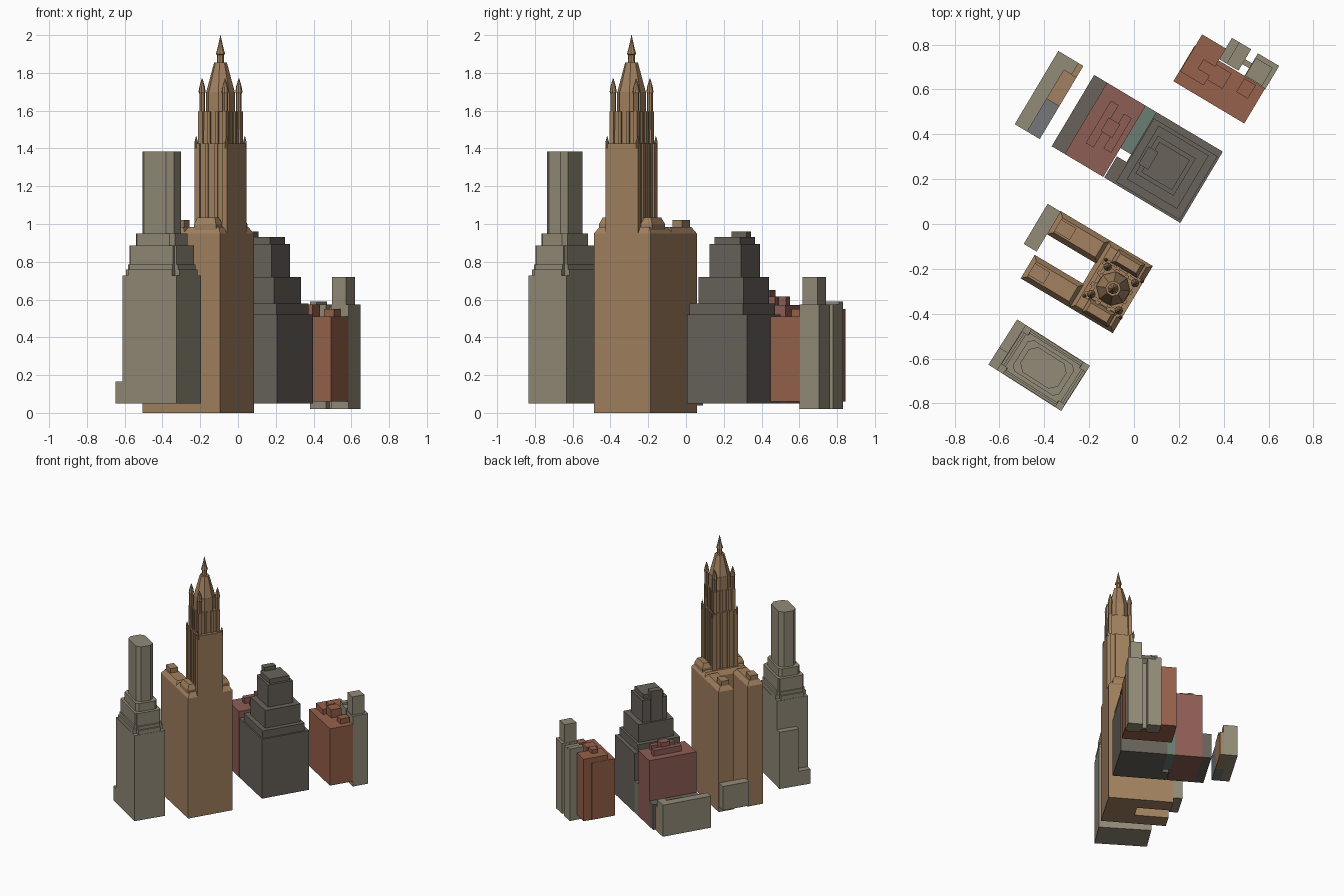
import bpy, math

if "Cube" in bpy.data.objects:
    bpy.data.objects.remove(bpy.data.objects["Cube"])

COL = {
    "beige": (.29, .26, .19), "tan": (.36, .22, .115), "red": (.27, .11, .09),
    "orange": (.31, .12, .07), "dark": (.14, .123, .105), "green": (.15, .21, .17),
    "slate": (.18, .185, .19),
}
MATS = {}
for n, c in COL.items():
    MATS[n] = bpy.data.materials.new(n)
    MATS[n].diffuse_color = (*c, 1)

# street grid frame shared by most buildings: (origin x, origin y, angle)
GRID = (0, 0, -30.8)
TOWER = (.068, -.295)          # tall tower centre in grid coordinates


def rect(u0, u1, v0, v1, d=0):
    return [(u0 + d, v0 + d), (u1 - d, v0 + d), (u1 - d, v1 - d), (u0 + d, v1 - d)]


def corner_cut(a, b, c):
    return [(-a + c, -b), (a - c, -b), (a, -b + c), (a, b - c),
            (a - c, b), (-a + c, b), (-a, b - c), (-a, -b + c)]


def notched(a, b, c):
    return [(-a + c, -b), (a - c, -b), (a - c, -b + c), (a, -b + c), (a, b - c), (a - c, b - c),
            (a - c, b), (-a + c, b), (-a + c, b - c), (-a, b - c), (-a, -b + c), (-a + c, -b + c)]


def ngon(cx, cy, r, n=8):
    return [(cx + r * math.cos((i + .5) * math.tau / n),
             cy + r * math.sin((i + .5) * math.tau / n)) for i in range(n)]


def box(u0, u1, v0, v1, z0, z1):
    return [(rect(u0, u1, v0, v1), z0), (rect(u0, u1, v0, v1), z1)]


def build(name, mat, solids, frame=GRID):
    """Each solid is a stack of (outline, z) rings, capped at both ends."""
    verts, faces = [], []
    for rings in solids:
        n, base = len(rings[0][0]), len(verts)
        for pts, z in rings:
            verts += [(x, y, z) for x, y in pts]
        for k in range(len(rings) - 1):
            a = base + k * n
            faces += [(a + i, a + (i + 1) % n, a + n + (i + 1) % n, a + n + i) for i in range(n)]
        faces.append(tuple(range(base + n - 1, base - 1, -1)))
        top = base + (len(rings) - 1) * n
        faces.append(tuple(range(top, top + n)))
    me = bpy.data.meshes.new(name)
    me.from_pydata(verts, [], faces)
    me.materials.append(MATS[mat])
    ob = bpy.data.objects.new(name, me)
    ob.location = (frame[0], frame[1], 0)
    ob.rotation_euler.z = math.radians(frame[2])
    bpy.context.collection.objects.link(ob)
    return ob


def stack(outline, *zs):
    return [(outline, z) for z in zs]


# --- Beige stepped tower, front left ---
FA = (-.404, -.642, -32.5)
build("beige_tower_body", "beige", [stack(rect(-.17, .17, -.1195, .1195), .05, .727)], FA)
build("beige_tower_setbacks", "beige", [
    stack(notched(.168, .117, .03), .72, .76),
    stack(notched(.157, .107, .02), .75, .785),
    stack(notched(.147, .099, .012), .78, .886),
    stack(corner_cut(.122, .082, .02), .88, .95)], FA)
build("beige_tower_shaft", "beige", [stack(corner_cut(.099, .066, .03), .94, 1.385)], FA)
build("beige_tower_side_annex", "beige", [
    box(-.215, -.17, -.1195, -.03, .05, .165),
    box(-.215, -.17, -.03, .1195, .05, .5)], FA)

# --- Tan U-shaped block with sloped roofs ---
E = .168
wings = [(-.31, -.05, -.238, -.118), (-.31, -.05, -.467, -.345), (-.06, E, -.467, -.118)]
build("tan_block_wings", "tan", [box(*w, 0, .95) for w in wings])
roofs = []
for u0, u1, v0, v1 in wings:
    roofs.append([(rect(u0, u1, v0, v1), .95), (rect(u0, u1, v0, v1, .022), .985)])
build("tan_block_roofs", "tan", roofs)
pent = []
for s in (-1, 1):
    vc = -.2925 + s * .114
    pent.append(box(-.29, -.21, vc - .03, vc + .03, .96, 1.02))
    vc = -.2925 + s * .128
    pent.append([(rect(0, .135, vc - .035, vc + .035), .96),
                 (rect(0, .135, vc - .035, vc + .035), 1.0),
                 (rect(0, .135, vc - .035, vc + .035, .015), 1.035)])
build("tan_block_roof_houses", "tan", pent)
build("tan_block_low_annex", "beige", [box(-.377, -.31, -.328, -.12, .04, .23)])

# --- Tall tower over the tan block ---
tu, tv = TOWER


def tbox(u0, u1, v0, v1, z0, z1):
    return box(tu + min(u0, u1), tu + max(u0, u1), tv + min(v0, v1), tv + max(v0, v1), z0, z1)


def ribbed(core, out, pier, z0, z1):
    """Square shaft with corner piers and two ribs on each face."""
    parts = [tbox(-core, core, -core, core, z0, z1)]
    for s in (-1, 1):
        for t in (-1, 1):
            parts.append(tbox(s * (out - pier), s * out, t * (out - pier), t * out, z0, z1))
            m = t * core * .33
            parts.append(tbox(s * core * .9, s * (out - .003), m - .009, m + .009, z0, z1))
            parts.append(tbox(m - .009, m + .009, s * core * .9, s * (out - .003), z0, z1))
    return parts


build("tower_shaft", "tan", ribbed(.088, .1, .03, .9, 1.427))
build("tower_flat_front", "tan", [tbox(.08, .1, -.1, .1, .9, 1.427)])
build("tower_second_stage", "tan", ribbed(.074, .086, .026, 1.42, 1.595))
build("tower_third_stage", "tan", [stack(ngon(tu, tv, .078), 1.59, 1.70)]
      + [tbox(-.07, .07, -.02, .02, 1.59, 1.69), tbox(-.02, .02, -.07, .07, 1.59, 1.69)])
turrets, pins = [], []
for s in (-1, 1):
    for t in (-1, 1):
        c = (tu + s * .071, tv + t * .071)
        turrets.append([(ngon(*c, .015), 1.5), (ngon(*c, .015), 1.69),
                        (ngon(*c, .019), 1.70), (ngon(*c, .014), 1.73), (ngon(*c, .002), 1.77)])
        c = (tu + s * .094, tv + t * .094)
        pins.append([(ngon(*c, .009), 1.40), (ngon(*c, .009), 1.435), (ngon(*c, .001), 1.465)])
build("tower_corner_turrets", "tan", turrets)
build("tower_shaft_pinnacles", "tan", pins)
build("tower_spire", "tan", [[(ngon(tu, tv, .076), 1.70), (ngon(tu, tv, .034), 1.855)]])
build("tower_lantern", "tan", [[(ngon(tu, tv, r), z) for r, z in
      ((.02, 1.85), (.018, 1.895), (.025, 1.9), (.016, 1.93), (.001, 2.0))]])

# --- Middle block: dark stepped tower ---
build("dark_tower_base", "dark", [
    box(-.17, .175, .11, .48, .05, .52), box(-.22, -.17, .11, .22, .05, .52),
    box(-.165, .165, .12, .45, .51, .58)])
build("dark_tower_setbacks", "dark", [
    box(-.13, .13, .156, .433, .57, .72),
    box(-.11, .087, .198, .392, .71, .895),
    box(-.09, .068, .216, .373, .89, .93),
    box(-.12, -.07, .24, .33, .7, .96)])
# red neighbour with rooftop blocks, low links beside it
build("red_block", "red", [box(-.426, -.225, .11, .48, .05, .57)])
build("red_block_roof_houses", "red", [
    box(-.37, -.33, .2, .42, .56, .615), box(-.29, -.25, .22, .4, .56, .615),
    box(-.34, -.28, .28, .35, .56, .65)])
build("green_link", "green", [box(-.225, -.17, .26, .48, .05, .3)])
build("dark_low_strip", "dark", [box(-.493, -.426, .11, .48, .05, .25)])

# --- Orange block, back right ---
build("orange_block", "orange", [
    box(-.175, .193, .637, .82, .06, .51), box(-.172, -.05, .69, .882, .06, .55)])
build("orange_block_roof_houses", "orange", [
    box(-.05, .03, .72, .8, .5, .575), box(-.11, -.05, .74, .79, .54, .58),
    box(.09, .15, .74, .81, .5, .55)])
build("grey_twin_towers", "beige", [
    box(-.05, .05, .826, .937, .02, .575), box(.085, .195, .817, .937, .02, .575),
    box(.05, .085, .86, .885, .02, .56),
    box(.088, .175, .822, .915, .57, .72), box(-.05, -.01, .826, .937, .57, .59)])

# --- Low row, back left ---
build("low_row_beige", "beige", [box(-.685, -.62, .11, .49, .08, .33),
                                 box(-.62, -.58, .43, .49, .08, .33)])
build("low_row_tan", "tan", [box(-.62, -.555, .28, .43, .08, .3),
                             box(-.58, -.555, .43, .49, .08, .27)])
build("low_row_slate", "slate", [box(-.62, -.555, .11, .28, .08, .28)])

for m in bpy.data.materials:
    if m.users and not m.is_grease_pencil:
        m.use_nodes = True
        m.node_tree.nodes["Principled BSDF"].inputs["Base Color"].default_value = m.diffuse_color
